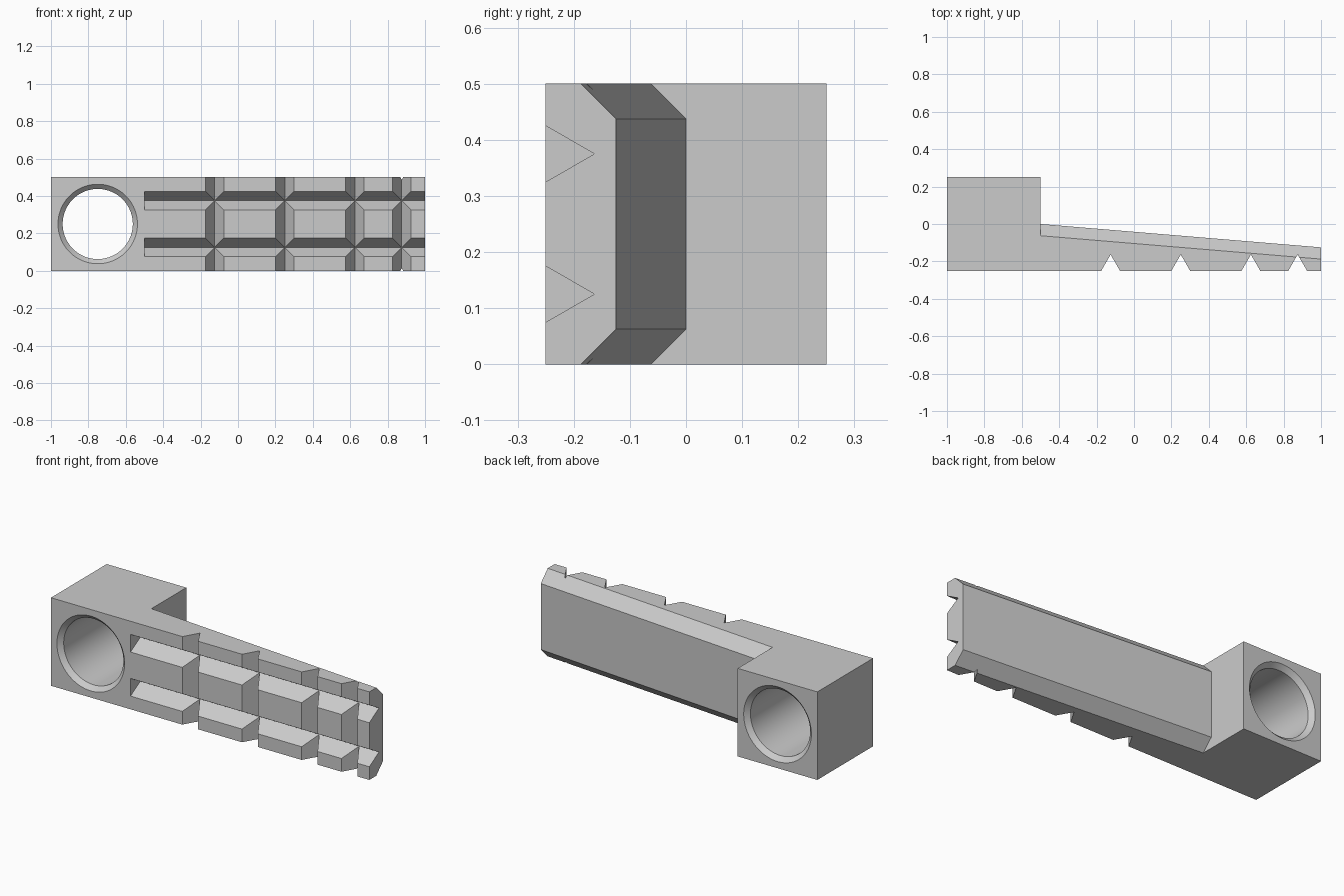
import bpy, bmesh, math

cube = bpy.data.objects.get("Cube")
if cube:
    bpy.data.objects.remove(cube, do_unlink=True)

grey = bpy.data.materials.new("light grey")
grey.use_nodes = True
grey.diffuse_color = (0.6, 0.6, 0.6, 1)
grey.node_tree.nodes["Principled BSDF"].inputs["Base Color"].default_value = (0.6, 0.6, 0.6, 1)


def loft(name, rings):
    """Closed solid through a list of equal-sized rings of points."""
    bm = bmesh.new()
    loops = [[bm.verts.new(p) for p in ring] for ring in rings]
    bm.faces.new(loops[0])
    bm.faces.new(loops[-1])
    n = len(loops[0])
    for a, b in zip(loops, loops[1:]):
        for i in range(n):
            j = (i + 1) % n
            bm.faces.new((a[i], a[j], b[j], b[i]))
    bmesh.ops.recalc_face_normals(bm, faces=bm.faces)
    mesh = bpy.data.meshes.new(name)
    bm.to_mesh(mesh)
    bm.free()
    ob = bpy.data.objects.new(name, mesh)
    bpy.context.collection.objects.link(ob)
    return ob


def cut(body, cutter):
    """Subtract the cutter and throw it away."""
    mod = body.modifiers.new("cut", 'BOOLEAN')
    mod.operation = 'DIFFERENCE'
    mod.solver = 'EXACT'
    mod.object = cutter
    graph = bpy.context.evaluated_depsgraph_get()
    mesh = bpy.data.meshes.new_from_object(body.evaluated_get(graph))
    body.modifiers.clear()
    body.data = mesh
    bpy.data.objects.remove(cutter, do_unlink=True)


HEIGHT, FRONT, BACK = 0.5, -0.25, 0.25
DEPTH, HALF = 0.0866, 0.05          # groove size


def arm_back(x):
    return -(x + 0.5) / 12


# Square block with a tapering arm, as one extruded plan outline
plan = [(-1, FRONT), (1, FRONT), (1, arm_back(1)),
        (-0.5, 0), (-0.5, BACK), (-1, BACK)]
body = loft("block_and_arm", [[(x, y, z) for x, y in plan] for z in (0, HEIGHT)])

# Chamfers along the arm's upper and lower back edges
for side in (-1, 1):
    rings = []
    for x in (-0.5, 1.1):
        b = arm_back(x)
        section = [(b + 0.05, 0.1375), (b - 0.1125, 0.3), (b + 0.05, 0.3)]
        rings.append([(x, y, HEIGHT / 2 + side * z) for y, z in section])
    cut(body, loft("chamfer_cutter", rings))

# V grooves in the front face: two along the arm, four across it
vee = [(0, FRONT + DEPTH), (2 * HALF, FRONT - DEPTH), (-2 * HALF, FRONT - DEPTH)]
for z in (0.125, 0.375):
    cut(body, loft("long_groove_cutter",
                   [[(x, y, z + d) for d, y in vee] for x in (-0.5, 1.1)]))
for x in (-0.125, 0.25, 0.625, 0.875):
    cut(body, loft("cross_groove_cutter",
                   [[(x + d, y, z) for d, y in vee] for z in (-0.1, 0.6)]))

# Bore through the block, countersunk at both mouths
angles = [math.tau * i / 96 for i in range(96)]
profile = [(-0.275, 0.2375), (-0.225, 0.1875), (0.225, 0.1875), (0.275, 0.2375)]
cut(body, loft("bore_cutter",
               [[(-0.75 + r * math.cos(a), y, 0.25 + r * math.sin(a)) for a in angles]
                for y, r in profile]))

# Finish: single colour, smooth bore with crisp edges
body.data.materials.clear()
body.data.materials.append(grey)
for face in body.data.polygons:
    face.material_index = 0
bpy.ops.object.select_all(action='DESELECT')
body.select_set(True)
bpy.context.view_layer.objects.active = body
bpy.ops.object.shade_smooth_by_angle(angle=math.radians(30))
